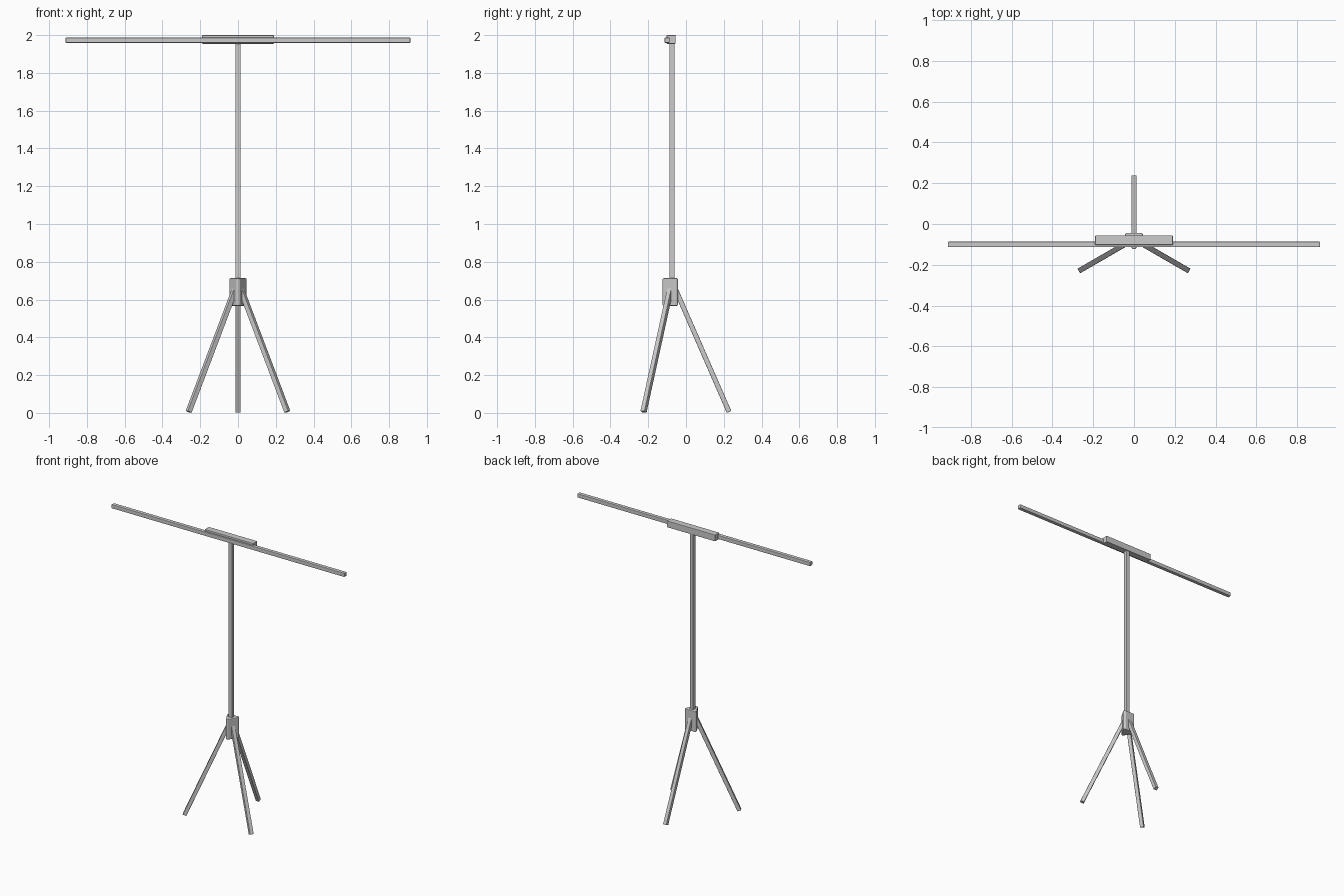
import bpy, bmesh
from math import radians, sin, cos, pi
from mathutils import Vector, Matrix

if "Cube" in bpy.data.objects:
    bpy.data.objects.remove(bpy.data.objects["Cube"])

AXIS_Y = -0.074   # the pole stands slightly in front of the centre


def finish(bm, name, bevel, segments=2):
    bmesh.ops.recalc_face_normals(bm, faces=bm.faces)
    mesh = bpy.data.meshes.new(name)
    bm.to_mesh(mesh)
    bm.free()
    ob = bpy.data.objects.new(name, mesh)
    bpy.context.collection.objects.link(ob)
    mod = ob.modifiers.new("soft_edges", 'BEVEL')
    mod.width = bevel
    mod.segments = segments
    return ob


def bar(name, size, matrix, bevel):
    bm = bmesh.new()
    bmesh.ops.create_cube(bm, size=1, matrix=matrix @ Matrix.Diagonal((*size, 1)))
    return finish(bm, name, bevel)


# Upright square pole
bar("pole", (0.027, 0.027, 1.36), Matrix.Translation((0, AXIS_Y, 1.28)), 0.003)

# Clamp block on top and the long cross rod in its front
bar("top_clamp", (0.38, 0.047, 0.046), Matrix.Translation((0, -0.079, 1.977)), 0.003)
bar("cross_rod", (1.826, 0.027, 0.028), Matrix.Translation((0, -0.1, 1.973)), 0.004)

# Hub: triangle with cut corners, one flat side per leg
bm = bmesh.new()
inner, cut, half = 0.031, 0.051, 0.039
profile = []
for k in range(3):
    turn = Matrix.Rotation(k * 2 * pi / 3, 3, 'Z')
    for x in (half, -half):
        p = turn @ Vector((x, inner, 0))
        profile.append(bm.verts.new((p.x, p.y + AXIS_Y, 0.567)))
face = bm.faces.new(profile)
top = bmesh.ops.extrude_face_region(bm, geom=[face])
bmesh.ops.translate(bm, vec=(0, 0, 0.146),
                    verts=[v for v in top["geom"] if isinstance(v, bmesh.types.BMVert)])
finish(bm, "hub", 0.005)

# Three splayed square legs
tilt, width, length = radians(23.6), 0.026, 0.71
foot = Vector((0, 0.302, width / 2 * sin(tilt)))
middle = foot + Vector((0, -sin(tilt), cos(tilt))) * length / 2
for k, name in enumerate(("back_leg", "front_left_leg", "front_right_leg")):
    m = (Matrix.Translation((0, AXIS_Y, 0)) @ Matrix.Rotation(k * 2 * pi / 3, 4, 'Z')
         @ Matrix.Translation(middle) @ Matrix.Rotation(tilt, 4, 'X'))
    bar(name, (width, width, length), m, 0.003)
